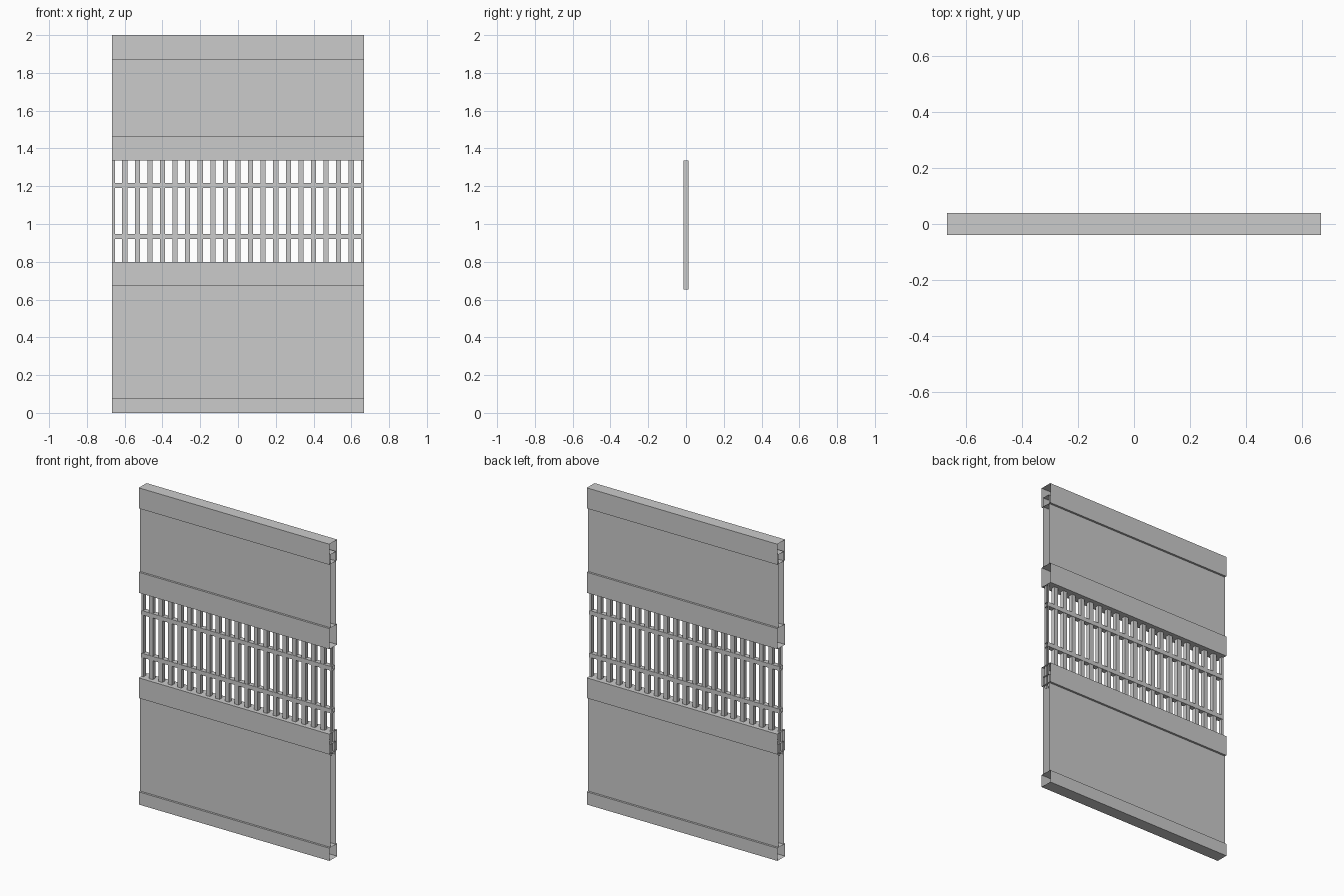
import bpy

if "Cube" in bpy.data.objects:
    bpy.data.objects.remove(bpy.data.objects["Cube"])

HALF = 0.666      # half the panel length
PITCH = HALF / 10  # slat spacing


def make_object(name, verts, faces):
    mesh = bpy.data.meshes.new(name)
    mesh.from_pydata(verts, [], faces)
    obj = bpy.data.objects.new(name, mesh)
    bpy.context.collection.objects.link(obj)
    return obj


def beam(name, half_y, z0, z1):
    """Open-ended rectangular tube running along x."""
    ring = [(-half_y, z0), (half_y, z0), (half_y, z1), (-half_y, z1)]
    verts = [(x, y, z) for x in (-HALF, HALF) for y, z in ring]
    faces = [(i, i + 4, (i + 1) % 4 + 4, (i + 1) % 4)[::-1] for i in range(4)]
    return make_object(name, verts, faces)


def slat(name, x0, x1, half_y, z0, z1):
    """Upright slat; sides lying on the section's cut ends stay open."""
    ring = [(x0, -half_y), (x1, -half_y), (x1, half_y), (x0, half_y)]
    verts = [(x, y, z) for z in (z0, z1) for x, y in ring]
    faces = []
    for i in range(4):
        j = (i + 1) % 4
        if ring[i][0] == ring[j][0] and abs(ring[i][0]) >= HALF:
            continue
        faces.append((i, j, j + 4, i + 4))
    return make_object(name, verts, faces)


# Thick horizontal rails
for name, z0, z1 in (("bottom_rail", 0.0, 0.08), ("lower_middle_rail", 0.672, 0.80),
                     ("upper_middle_rail", 1.337, 1.467), ("top_rail", 1.87, 2.0)):
    beam(name, 0.039, z0, z1)

# Solid panels, tops slotted into the rails above
beam("lower_panel", 0.026, 0.08, 0.73)
beam("upper_panel", 0.026, 1.467, 1.93)

# Thin cross bars of the grille
beam("lower_cross_bar", 0.0155, 0.921, 0.948)
beam("upper_cross_bar", 0.0155, 1.19, 1.217)

# Grille slats, half width at both ends
for i in range(21):
    cx = (i - 10) * PITCH
    slat(f"slat_{i + 1}", max(cx - 0.0135, -HALF), min(cx + 0.0135, HALF), 0.0133, 0.652, 1.337)
